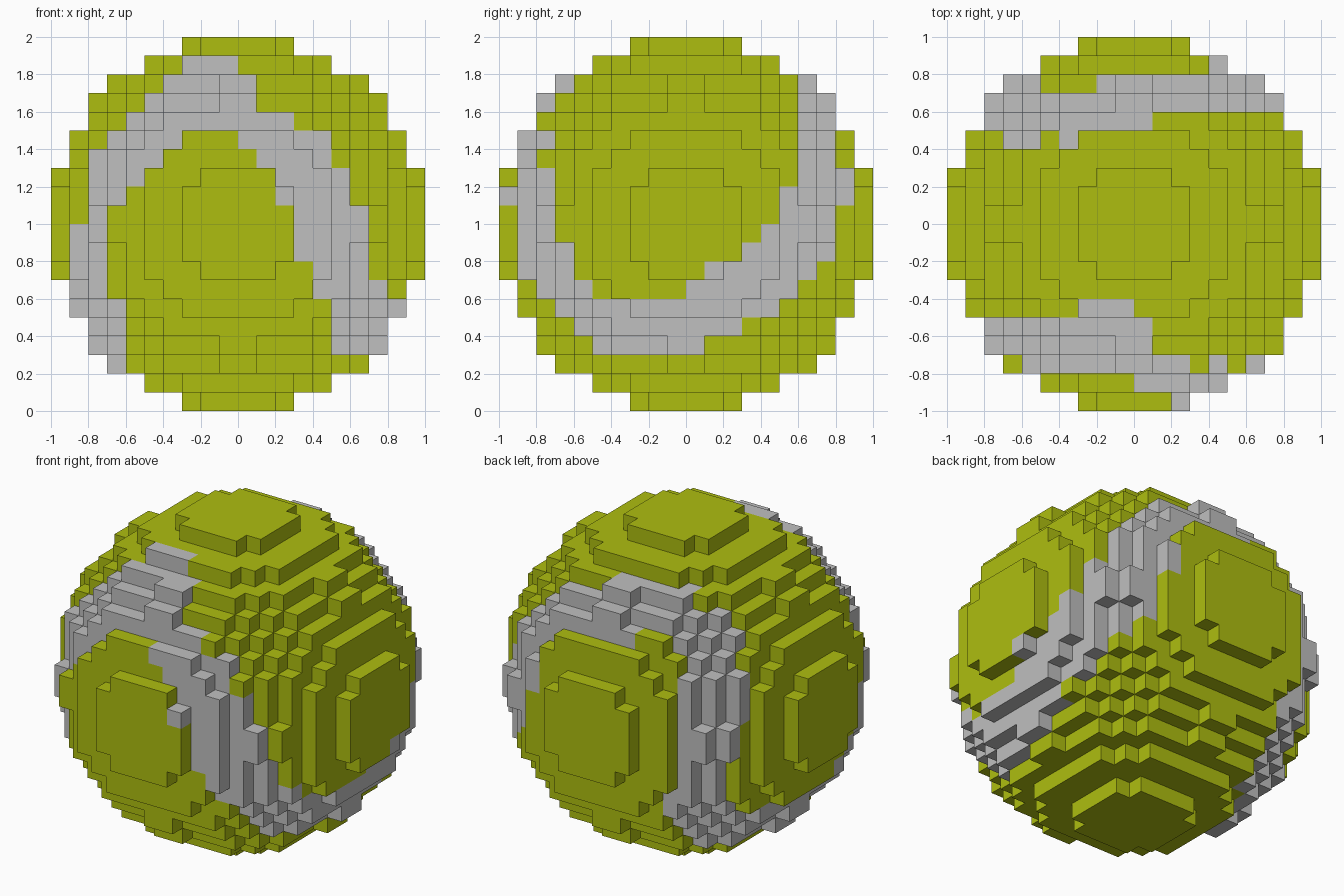
import bpy, bmesh, math
from mathutils import Vector

cube = bpy.data.objects.get("Cube")
if cube:
    bpy.data.objects.remove(cube, do_unlink=True)


def make_material(name, rgb):
    m = bpy.data.materials.new(name)
    m.use_nodes = True
    m.diffuse_color = (*rgb, 1)
    bsdf = next(n for n in m.node_tree.nodes if n.type == 'BSDF_PRINCIPLED')
    bsdf.inputs["Base Color"].default_value = (*rgb, 1)
    bsdf.inputs["Roughness"].default_value = 0.8
    return m


felt = make_material("felt_yellow_green", (0.423, 0.515, 0.005))
seam = make_material("seam_grey", (0.525, 0.525, 0.525))

CELLS = 20            # blocks across the ball
SIZE = 2.0 / CELLS    # block edge length

# Closed seam path around the ball: x, y, z and half-width
SEAM = [
    (-.12, -.62, .75, .24), (.10, -.83, .52, .12), (.33, -.86, .37, .20),
    (.42, -.86, .22, .21), (.50, -.85, 0, .20), (.58, -.75, -.30, .19),
    (.68, -.50, -.53, .19), (.80, -.25, -.57, .17), (.81, -.02, -.56, .17),
    (.88, .22, -.42, .21), (.85, .42, -.27, .21), (.75, .60, -.12, .23),
    (.65, .70, .07, .23), (.55, .76, .28, .20), (.53, .70, .47, .17),
    (.30, .68, .65, .12), (0, .70, .68, .19), (-.30, .60, .72, .16),
    (-.60, .60, .53, .22), (-.68, .65, .30, .18), (-.65, .72, .05, .17),
    (-.62, .72, -.20, .18), (-.58, .65, -.45, .18), (-.60, .45, -.66, .19),
    (-.72, .20, -.67, .19), (-.76, -.10, -.63, .18), (-.75, -.40, -.52, .18),
    (-.80, -.52, -.30, .15), (-.80, -.58, -.05, .14), (-.75, -.62, .15, .18),
    (-.62, -.68, .36, .20), (-.40, -.72, .57, .21),
]
PATH = [(Vector(p[:3]).normalized(), p[3]) for p in SEAM]


def centre(cell):
    """Block centre, measured from the middle of the ball."""
    return Vector([(i + 0.5) * SIZE - 1 for i in cell])


def solid(cell):
    return centre(cell).length_squared <= 1.0


def on_seam(cell):
    """True when the block lies inside the width of the seam band."""
    p = centre(cell).normalized()
    for (a, ra), (b, rb) in zip(PATH, PATH[1:] + PATH[:1]):
        d = b - a
        t = min(1, max(0, (p - a).dot(d) / d.length_squared))
        if (p - a - d * t).length < ra + (rb - ra) * t:
            return True
    return False


# Ball made of blocks, keeping only the outer faces
bm = bmesh.new()
corners = {}


def corner(key):
    if key not in corners:
        x, y, z = key
        corners[key] = bm.verts.new((x * SIZE - 1, y * SIZE - 1, z * SIZE))
    return corners[key]


grid = range(CELLS)
for cell in ((x, y, z) for x in grid for y in grid for z in grid):
    if not solid(cell):
        continue
    colour = None
    for axis in range(3):
        u, v = (axis + 1) % 3, (axis + 2) % 3
        for side in (0, 1):
            near = list(cell)
            near[axis] += 2 * side - 1
            if solid(near):
                continue
            if colour is None:
                colour = int(on_seam(cell))
            loop = []
            for du, dv in ((0, 0), (1, 0), (1, 1), (0, 1)):
                k = list(cell)
                k[axis] += side
                k[u] += du
                k[v] += dv
                loop.append(corner(tuple(k)))
            face = bm.faces.new(loop if side else loop[::-1])
            face.material_index = colour

mesh = bpy.data.meshes.new("block_ball")
bm.to_mesh(mesh)
bm.free()
mesh.materials.append(felt)
mesh.materials.append(seam)
ball = bpy.data.objects.new("block_ball", mesh)
bpy.context.collection.objects.link(ball)
